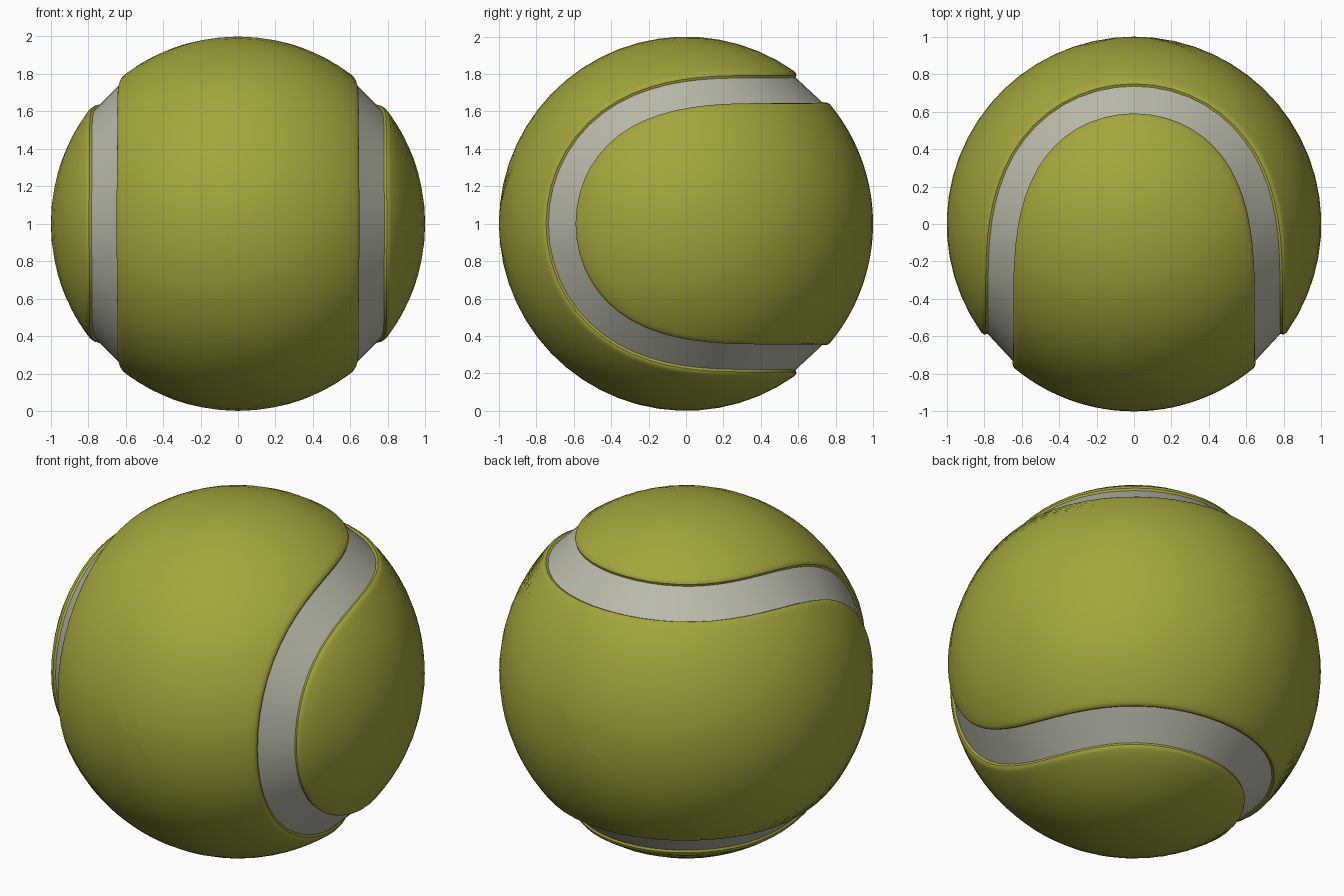
import bpy, bmesh, math
from mathutils import Vector

if "Cube" in bpy.data.objects:
    bpy.data.objects.remove(bpy.data.objects["Cube"])

SLICES, RINGS = 96, 20


def material(name, rgb):
    m = bpy.data.materials.new(name)
    m.diffuse_color = (*rgb, 1)
    m.use_nodes = True
    m.node_tree.nodes["Principled BSDF"].inputs["Base Color"].default_value = m.diffuse_color
    return m


# Seam centre line on the unit sphere
def seam(t):
    a, b, c, d = 0.8665, 0.1535, 0.68, 0.02
    return Vector((a * math.cos(t) - b * math.cos(3 * t) + d * math.cos(5 * t),
                   -c * math.cos(2 * t),
                   a * math.sin(t) + b * math.sin(3 * t) + d * math.sin(5 * t))).normalized()


# Groove rim: angle away from the seam line, radius (outer to inner)
RIM = [(0.132, 1.0), (0.119, 0.997), (0.109, 0.990), (0.1045, 0.977)]


# One line of points from the felt panel's pole to the groove floor
def half_line(p, side, pole):
    def at(h):
        return p * math.cos(h) + side * math.sin(h)
    edge = at(RIM[0][0])
    angle = pole.angle(edge)
    across = (edge - pole * pole.dot(edge)).normalized()
    pts = []
    for i in range(1, RINGS):
        f = angle * i / RINGS
        pts.append(pole * math.cos(f) + across * math.sin(f))
    return pts + [at(h) * r for h, r in RIM]


front, back = Vector((0, -1, 0)), Vector((0, 1, 0))
up = Vector((0, 0, 1))
bm = bmesh.new()
pole_a, pole_b = bm.verts.new(front + up), bm.verts.new(back + up)
lines = []
for k in range(SLICES):
    t = 2 * math.pi * k / SLICES
    p = seam(t)
    side = p.cross(seam(t + 1e-3) - seam(t - 1e-3)).normalized()
    pts = half_line(p, side, front) + half_line(p, -side, back)[::-1]
    lines.append([bm.verts.new(q + up) for q in pts])

# Skin: felt panels, with the seam strip as the middle band
middle = len(lines[0]) // 2 - 1
for k in range(SLICES):
    l, n = lines[k], lines[(k + 1) % SLICES]
    bm.faces.new((pole_a, l[0], n[0]))
    bm.faces.new((pole_b, n[-1], l[-1]))
    for i in range(len(l) - 1):
        f = bm.faces.new((l[i], l[i + 1], n[i + 1], n[i]))
        f.material_index = 1 if i == middle else 0
bmesh.ops.recalc_face_normals(bm, faces=bm.faces)

mesh = bpy.data.meshes.new("ball")
bm.to_mesh(mesh)
bm.free()
mesh.materials.append(material("olive felt", (0.36, 0.38, 0.045)))
mesh.materials.append(material("pale grey seam", (0.48, 0.49, 0.40)))
ball = bpy.data.objects.new("ball", mesh)
bpy.context.collection.objects.link(ball)
bpy.context.view_layer.objects.active = ball
ball.select_set(True)
bpy.ops.object.shade_smooth_by_angle(angle=math.radians(35))
